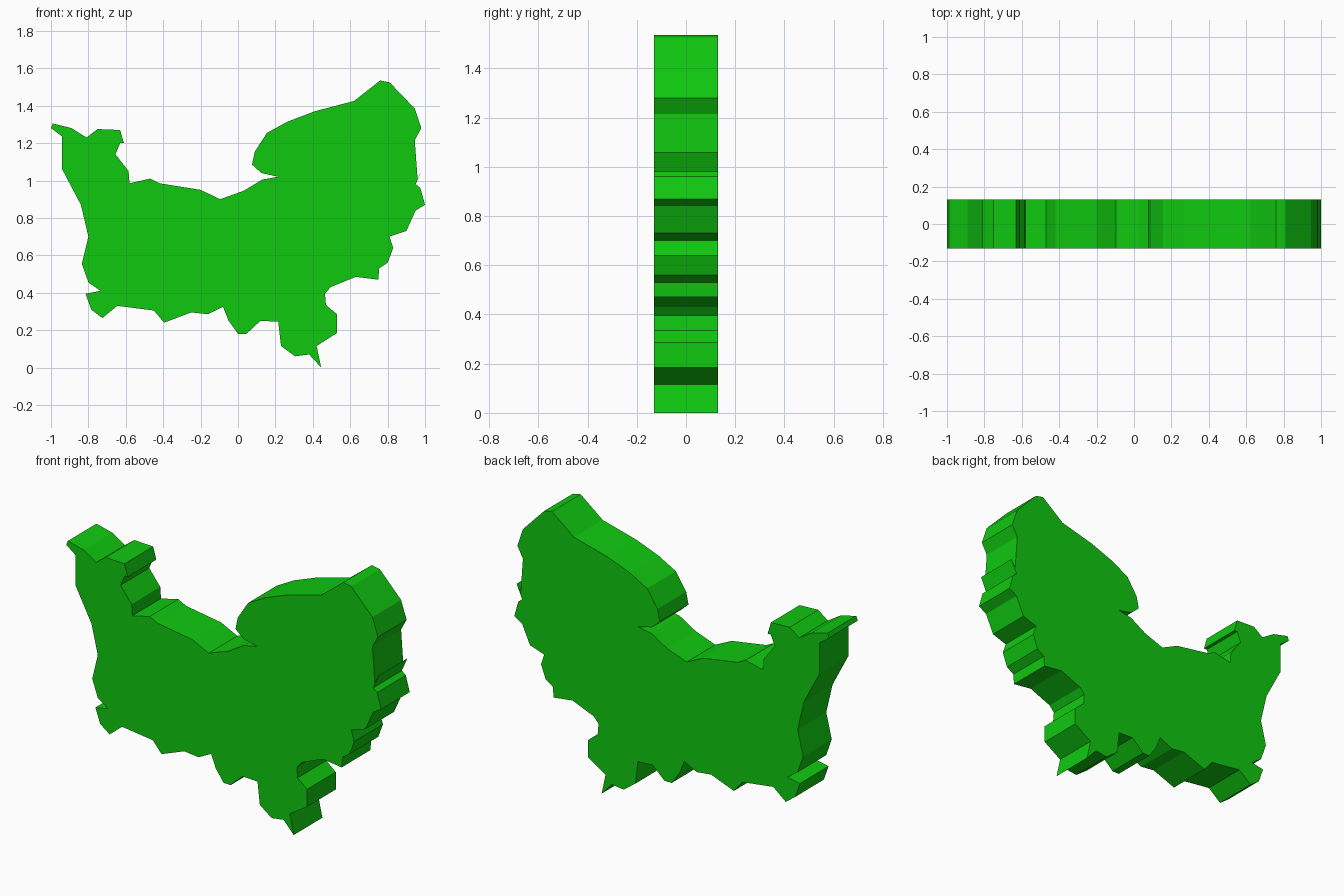
import bpy, bmesh

HALF_DEPTH = 0.13

# Outline in the x-z plane, clockwise from the upper left corner
OUTLINE = [
    # top edge with its two raised ends
    (-1, 1.28), (-.99, 1.305), (-.89, 1.28), (-.81, 1.23), (-.75, 1.275),
    (-.63, 1.27), (-.61, 1.2), (-.63, 1.2), (-.655, 1.14), (-.585, 1.05),
    (-.58, .985), (-.47, 1.01), (-.42, .985), (-.2, .95), (-.095, .9),
    (.03, .945), (.13, 1.005), (.215, 1.02), (.125, 1.04), (.075, 1.085),
    (.09, 1.155), (.155, 1.255), (.265, 1.315), (.41, 1.37), (.62, 1.425),
    (.76, 1.535), (.81, 1.525), (.945, 1.385), (.98, 1.28),
    # right edge down to the lowest tip
    (.945, 1.215), (.96, 1.01), (.985, 1.06), (.95, .98), (.975, .96),
    (1, .87), (.95, .84), (.9, .73), (.81, .7), (.83, .64), (.8, .56),
    (.755, .53), (.75, .47), (.63, .485), (.495, .43), (.465, .395),
    (.47, .335), (.53, .285), (.53, .185), (.42, .115), (.445, 0),
    # ragged bottom edge
    (.38, .07), (.305, .06), (.23, .115), (.215, .245), (.12, .25),
    (.045, .18), (0, .18), (-.05, .25), (-.08, .325), (-.16, .285),
    (-.25, .295), (-.395, .24), (-.45, .305), (-.645, .33), (-.725, .265),
    # left edge
    (-.785, .31), (-.815, .395), (-.735, .41), (-.8, .455), (-.835, .555),
    (-.8, .7), (-.84, .87), (-.94, 1.06), (-.94, 1.235),
]

green = bpy.data.materials.new("green")
green.diffuse_color = (0.005, 0.58, 0.005, 1)

# Flat plate extruded front to back
bm = bmesh.new()
front = bm.faces.new([bm.verts.new((x, -HALF_DEPTH, z)) for x, z in OUTLINE])
back = bmesh.ops.extrude_face_region(bm, geom=[front], use_keep_orig=True)
bmesh.ops.translate(bm, vec=(0, 2 * HALF_DEPTH, 0),
                    verts=[v for v in back["geom"] if isinstance(v, bmesh.types.BMVert)])
bmesh.ops.recalc_face_normals(bm, faces=bm.faces)
# Split the concave front and back cleanly
bmesh.ops.triangulate(bm, faces=[f for f in bm.faces if len(f.verts) > 4])

mesh = bpy.data.meshes.new("map_plate")
bm.to_mesh(mesh)
bm.free()
mesh.materials.append(green)
plate = bpy.data.objects.new("map_plate", mesh)
bpy.context.collection.objects.link(plate)
